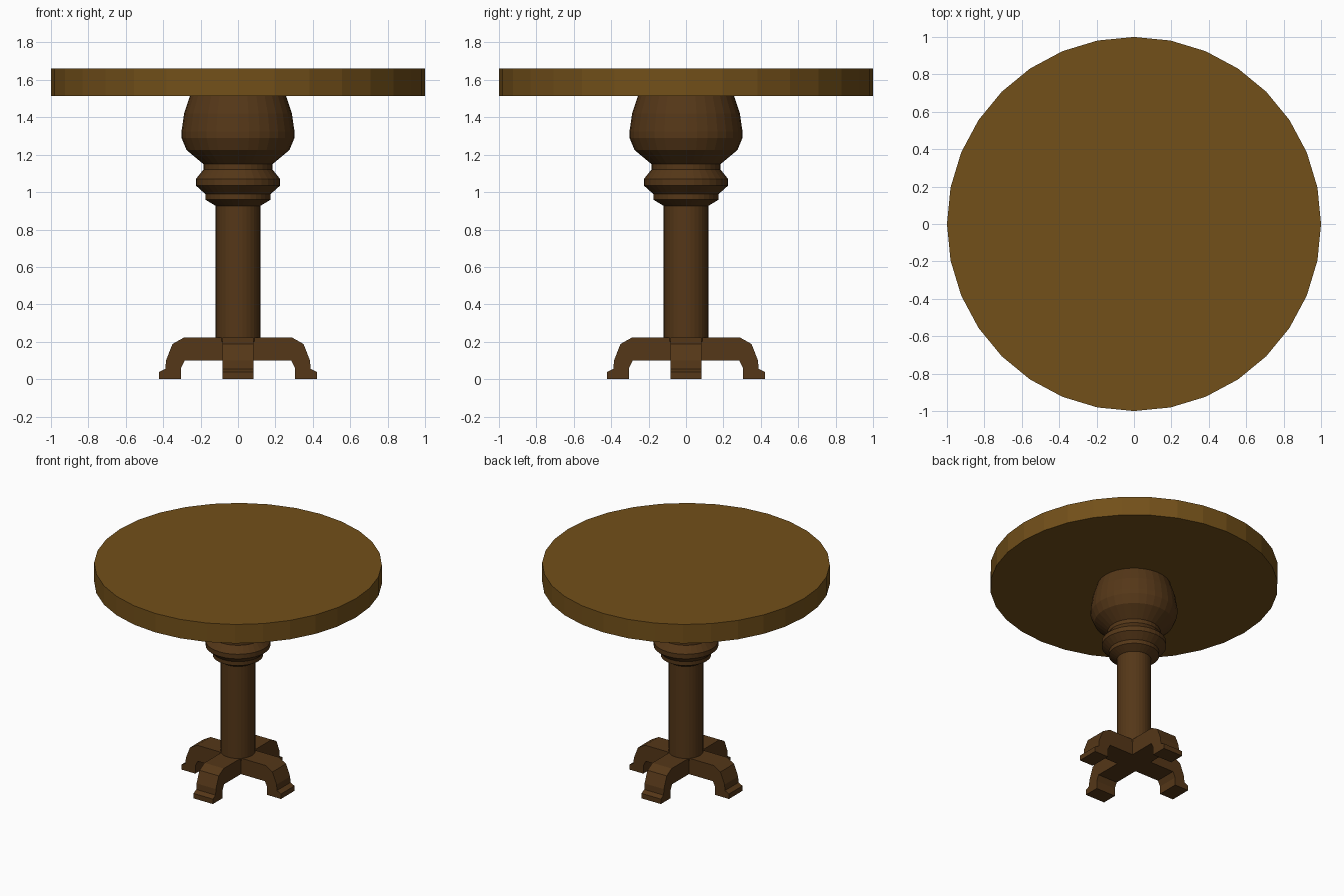
import bpy, bmesh, math
from mathutils import Matrix

if "Cube" in bpy.data.objects:
    bpy.data.objects.remove(bpy.data.objects["Cube"])

SIDES = 32


def material(name, rgb):
    mat = bpy.data.materials.new(name)
    mat.diffuse_color = (*rgb, 1)
    mat.use_nodes = True
    mat.node_tree.nodes["Principled BSDF"].inputs["Base Color"].default_value = mat.diffuse_color
    return mat


def finish(name, bm, mat):
    bmesh.ops.recalc_face_normals(bm, faces=bm.faces)
    mesh = bpy.data.meshes.new(name)
    bm.to_mesh(mesh)
    bm.free()
    mesh.materials.append(mat)
    obj = bpy.data.objects.new(name, mesh)
    bpy.context.collection.objects.link(obj)
    return obj


def lathe(name, profile, mat):
    """Turn (radius, z) points about the z axis, capped at both ends."""
    bm = bmesh.new()
    rings = [[bm.verts.new((r * math.cos(i * math.tau / SIDES),
                            r * math.sin(i * math.tau / SIDES), z))
              for i in range(SIDES)] for r, z in profile]
    for low, high in zip(rings, rings[1:]):
        for i in range(SIDES):
            j = (i + 1) % SIDES
            bm.faces.new((low[i], low[j], high[j], high[i]))
    bm.faces.new(rings[0][::-1])
    bm.faces.new(rings[-1])
    return finish(name, bm, mat)


light_wood = material("light_wood", (0.17, 0.08, 0.01))
dark_wood = material("dark_wood", (0.09, 0.038, 0.009))

# Round top
lathe("table_top", [(1.0, 1.515), (1.0, 1.66)], light_wood)

# Turned column: shaft, two collars, neck and bulb
lathe("shaft", [(0.12, 0.2), (0.12, 0.95)], dark_wood)
lathe("lower_collar", [(0.12, 0.927), (0.175, 0.96), (0.175, 0.995)], dark_wood)
lathe("upper_collar", [(0.175, 0.99), (0.225, 1.035), (0.225, 1.07),
                       (0.185, 1.12), (0.185, 1.15)], dark_wood)
lathe("bulb", [(0.185, 1.15), (0.275, 1.225), (0.302, 1.29), (0.302, 1.325),
               (0.288, 1.42), (0.257, 1.515)], dark_wood)

# Four-footed base: a leg profile in (x, z), mitred at the centre, turned four times
LEG = [(0.29, 0.222), (0.35, 0.188), (0.385, 0.1), (0.388, 0.055), (0.422, 0.038),
       (0.422, 0.0), (0.305, 0.0), (0.305, 0.06), (0.285, 0.1)]
HALF = 0.082
bm = bmesh.new()
for turn in range(4):
    rot = Matrix.Rotation(turn * math.pi / 2, 3, 'Z')
    sections = []
    for y in (-HALF, 0, HALF):
        pts = [(abs(y), 0.222)] + LEG + [(abs(y), 0.1)]
        sections.append([bm.verts.new(rot @ Matrix.Identity(3) @ bpy_vec)
                         for bpy_vec in (Matrix(((x, y, z),) * 3)[0] for x, z in pts)])
    for a, b in zip(sections, sections[1:]):
        for i in range(len(a) - 1):
            bm.faces.new((a[i], a[i + 1], b[i + 1], b[i]))
    bm.faces.new(sections[0])
    bm.faces.new(sections[2][::-1])
bmesh.ops.remove_doubles(bm, verts=bm.verts, dist=0.0005)
finish("pedestal_feet", bm, dark_wood)
